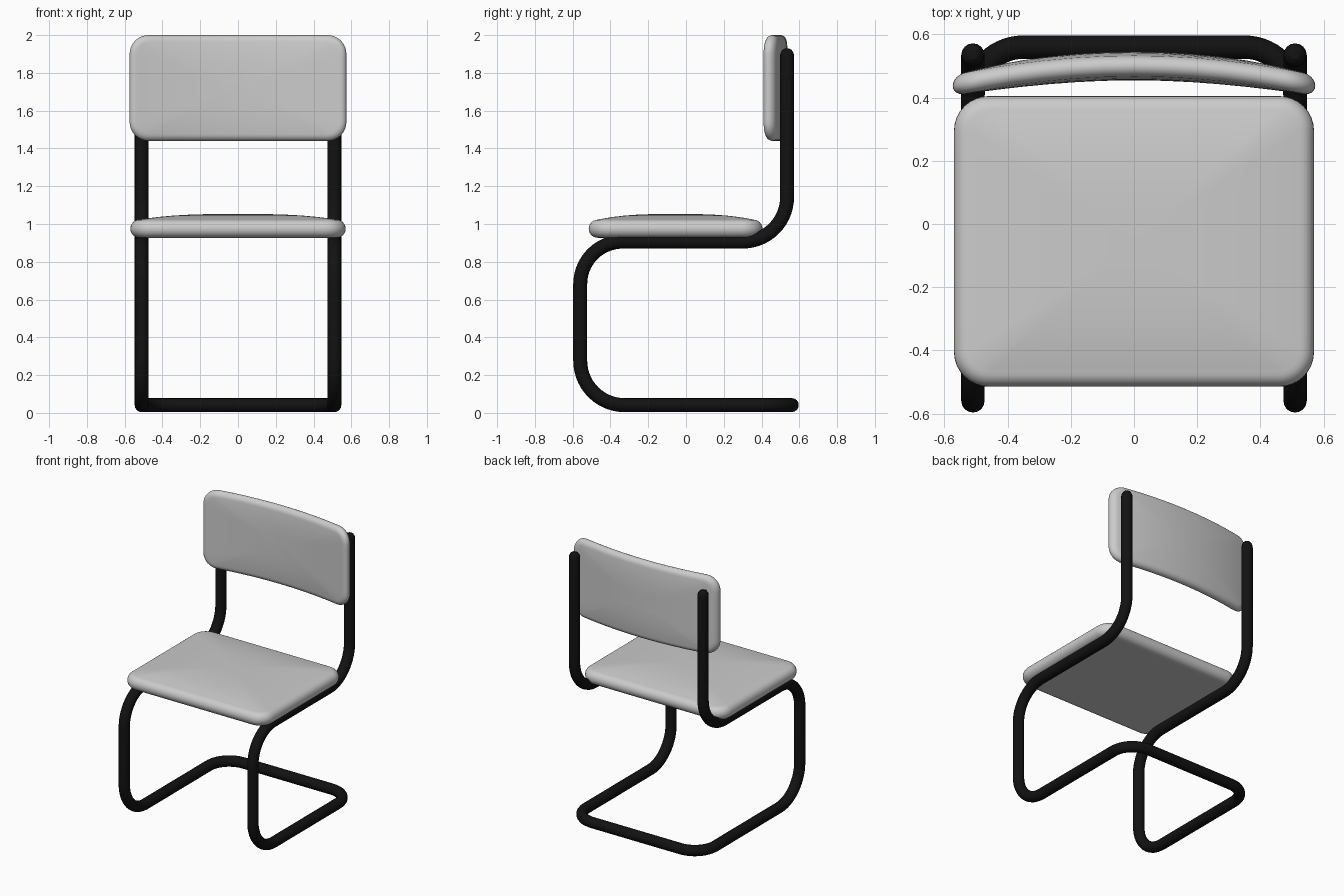
import bpy, bmesh, math
from mathutils import Vector

if "Cube" in bpy.data.objects:
    bpy.data.objects.remove(bpy.data.objects["Cube"])

R = 0.037  # tube radius


def fillet(corners, steps=14):
    """Polyline through (point, radius) square corners, rounded by arcs."""
    out = []
    for i, (p, r) in enumerate(corners):
        p = Vector(p)
        if r == 0:
            out.append(p)
            continue
        u = (Vector(corners[i - 1][0]) - p).normalized()
        v = (Vector(corners[i + 1][0]) - p).normalized()
        c = p + (u + v) * r
        for k in range(steps + 1):
            a = math.pi / 2 * k / steps
            out.append(c - v * r * math.cos(a) - u * r * math.sin(a))
    return out


def tube_frame():
    X = 0.51
    half = fillet([((X, 0.535, 1.885), 0), ((X, 0.535, 0.907), 0.235),
                   ((X, -0.56, 0.907), 0.225), ((X, -0.56, 0.041), 0.235),
                   ((X, 0.56, 0.041), 0.16), ((0, 0.56, 0.041), 0)])
    # domed tip rings
    tip = [(1.928, 0.35), (1.922, 0.65), (1.911, 0.86), (1.898, 0.97)]
    pts = [(Vector((X, 0.535, z)), s) for z, s in tip] + [(p, 1.0) for p in half]
    pts += [(Vector((-p.x, p.y, p.z)), s) for p, s in reversed(pts[:-1])]
    cu = bpy.data.curves.new("tube_frame", 'CURVE')
    cu.dimensions = '3D'
    cu.bevel_depth = R
    cu.bevel_resolution = 6
    cu.use_fill_caps = True
    sp = cu.splines.new('POLY')
    sp.points.add(len(pts) - 1)
    for q, (p, s) in zip(sp.points, pts):
        q.co = (*p, 1)
        q.radius = s
    sp.use_smooth = True
    ob = bpy.data.objects.new("tube_frame", cu)
    bpy.context.collection.objects.link(ob)
    mat = bpy.data.materials.new("black_tube")
    mat.diffuse_color = (0.006, 0.006, 0.006, 1)
    mat.use_nodes = True
    mat.node_tree.nodes["Principled BSDF"].inputs["Base Color"].default_value = mat.diffuse_color
    cu.materials.append(mat)


def outline(a, b, r, arc=8, side=10):
    """Rounded rectangle with subdivided straight sides."""
    cs = []
    for k, (sx, sy) in enumerate([(1, 1), (-1, 1), (-1, -1), (1, -1)]):
        c = Vector((sx * (a - r), sy * (b - r)))
        cs.append([c + r * Vector((math.cos(t), math.sin(t))) for t in
                   [math.pi / 2 * (k + j / arc) for j in range(arc + 1)]])
    pts = []
    for k in range(4):
        p, q = cs[k][-1], cs[(k + 1) % 4][0]
        pts += cs[k] + [p.lerp(q, j / side) for j in range(1, side)]
    return pts


def cushion(name, a, b, r, t, edge, dome_lo, dome_hi, place):
    """Padded slab: half sizes a, b; half rim thickness t; domed faces."""
    steps, inner = 6, [0.97, 0.9, 0.8, 0.66, 0.5, 0.34, 0.17]
    bm = bmesh.new()
    rings = []

    def ring(d, s, h):
        rings.append([bm.verts.new(place(p.x * s, p.y * s, h))
                      for p in outline(a - d, b - d, r - d)])

    for s in reversed(inner):
        ring(edge, s, -t - dome_lo * (1 - s ** 3))
    for k in range(2 * steps + 1):
        ang = math.pi * (k / (2 * steps) - 0.5)
        ring(edge * (1 - math.cos(ang)), 1, t * math.sin(ang))
    for s in inner:
        ring(edge, s, t + dome_hi * (1 - s ** 3))
    for lo, hi in zip(rings, rings[1:]):
        n = len(lo)
        for i in range(n):
            j = (i + 1) % n
            bm.faces.new((lo[i], lo[j], hi[j], hi[i]))
    for rg, h in ((rings[0], -t - dome_lo), (rings[-1], t + dome_hi)):
        c = bm.verts.new(place(0, 0, h))
        for i in range(len(rg)):
            bm.faces.new((rg[i], rg[(i + 1) % len(rg)], c))
    bmesh.ops.recalc_face_normals(bm, faces=bm.faces)
    for f in bm.faces:
        f.smooth = True
    me = bpy.data.meshes.new(name)
    bm.to_mesh(me)
    bm.free()
    bpy.context.collection.objects.link(bpy.data.objects.new(name, me))


# black bent-tube cantilever frame
tube_frame()
# seat pad: flat underneath, slightly crowned on top
cushion("seat", 0.57, 0.46, 0.11, 0.048, 0.048, 0, 0.03,
        lambda u, v, h: (u, v - 0.055, 0.975 + h))
# backrest pad: upright and curved around the sitter
cushion("backrest", 0.574, 0.28, 0.10, 0.034, 0.04, 0.011, 0.011,
        lambda u, v, h: (u, 0.5 - 0.19 * u * u + h, 1.72 + v))
